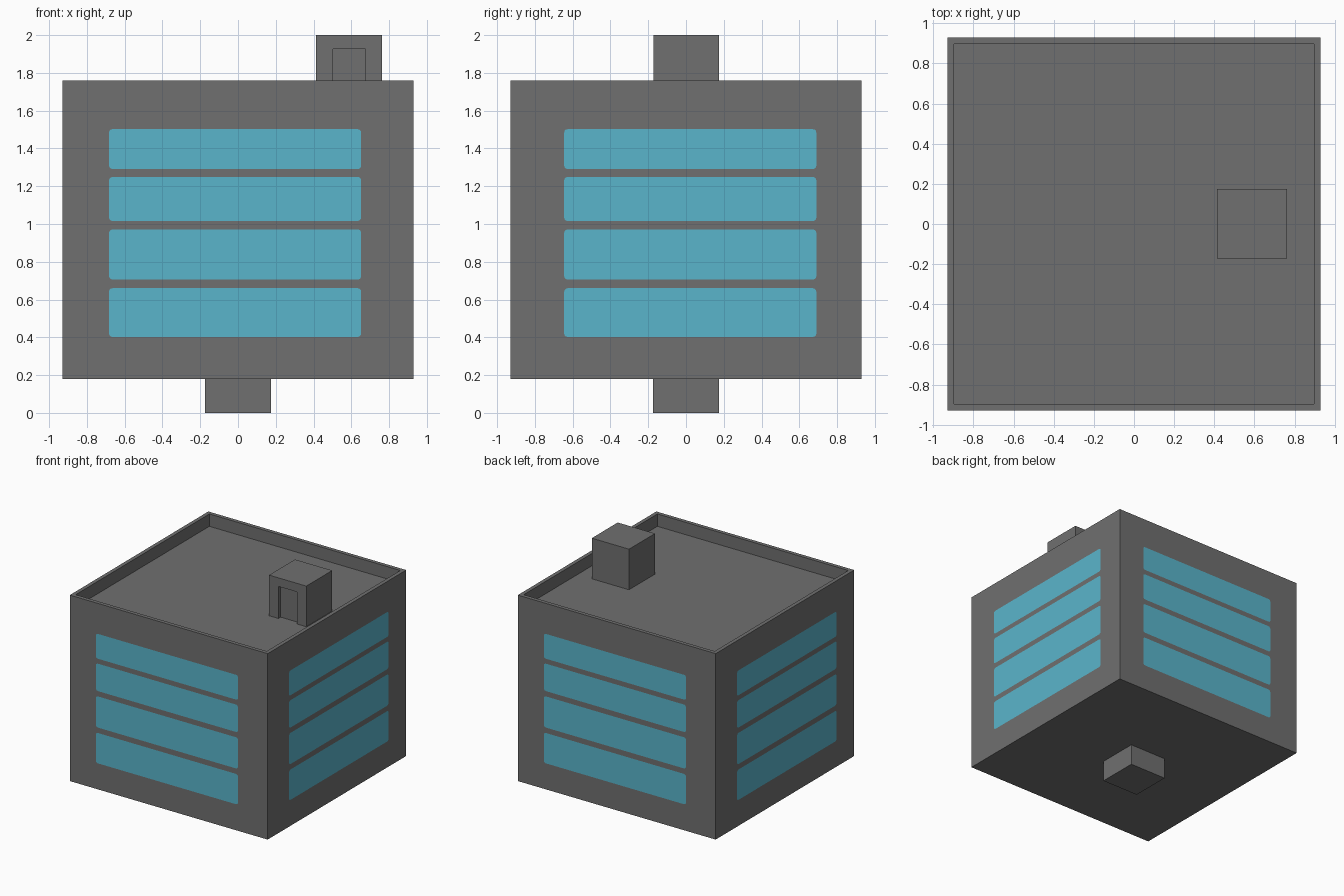
import bpy, bmesh, math
from mathutils import Matrix, Vector

if "Cube" in bpy.data.objects:
    bpy.data.objects.remove(bpy.data.objects["Cube"])


def material(name, rgb):
    m = bpy.data.materials.new(name)
    m.diffuse_color = (*rgb, 1)
    m.use_nodes = True
    m.node_tree.nodes["Principled BSDF"].inputs["Base Color"].default_value = m.diffuse_color
    return m


GREY = material("concrete grey", (0.162, 0.162, 0.162))
BLUE = material("window blue", (0.102, 0.462, 0.597))


def finish(bm, name, mat):
    mesh = bpy.data.meshes.new(name)
    bm.to_mesh(mesh)
    bm.free()
    mesh.materials.append(mat)
    ob = bpy.data.objects.new(name, mesh)
    bpy.context.collection.objects.link(ob)
    return ob


def box_bm(lo, hi):
    bm = bmesh.new()
    lo, hi = Vector(lo), Vector(hi)
    bmesh.ops.create_cube(bm, size=1, matrix=Matrix.Translation((lo + hi) / 2)
                          @ Matrix.Diagonal((*(hi - lo), 1)))
    return bm


HALF, BOTTOM, TOP, ROOF = 0.93, 0.18, 1.76, 1.655

# Main block, with the roof sunk behind a parapet
bm = box_bm((-HALF, -HALF, BOTTOM), (HALF, HALF, TOP))
roof = max(bm.faces, key=lambda f: f.calc_center_median().z)
bmesh.ops.inset_region(bm, faces=[roof], thickness=0.046)
new = bmesh.ops.extrude_discrete_faces(bm, faces=[roof])["faces"][0]
bmesh.ops.translate(bm, verts=new.verts, vec=(0, 0, ROOF - TOP))
finish(bm, "building_block", GREY)

# Foot under the block
finish(box_bm((-0.175, -0.175, 0), (0.175, 0.175, BOTTOM)), "foot", GREY)

# Roof hut with a recessed doorway
hut = finish(box_bm((0.413, -0.173, ROOF - 0.005), (0.763, 0.175, 2.0)), "roof_hut", GREY)
cutter = finish(box_bm((0.502, -0.3, ROOF - 0.1), (0.674, -0.143, 1.927)), "doorway_cutter", GREY)
cutter.hide_render = True
cutter.hide_viewport = True
cut = hut.modifiers.new("doorway", 'BOOLEAN')
cut.operation = 'DIFFERENCE'
cut.solver = 'EXACT'
cut.object = cutter

# Window bands: flat rounded panels, four rows on each of the four walls
ROWS = [(0.402, 0.660), (0.706, 0.971), (1.016, 1.249), (1.291, 1.502)]
SPANS = [(-0.683, 0.652), (-0.645, 0.690)]
RADIUS = 0.018
for side, wall in enumerate(("front", "right", "back", "left")):
    bm = bmesh.new()
    left, right = SPANS[side % 2]
    for z0, z1 in ROWS:
        pts = []
        for i, (u, z) in enumerate(((right, z1), (left, z1), (left, z0), (right, z0))):
            cu = u - math.copysign(RADIUS, u)
            cz = z + (RADIUS if z == z0 else -RADIUS)
            for k in range(4):
                a = math.pi / 2 * (i + k / 3)
                pts.append((cu + RADIUS * math.cos(a), -HALF - 0.002, cz + RADIUS * math.sin(a)))
        bm.faces.new([bm.verts.new(p) for p in pts])
    bm.transform(Matrix.Rotation(side * math.pi / 2, 4, 'Z'))
    finish(bm, wall + "_windows", BLUE)
